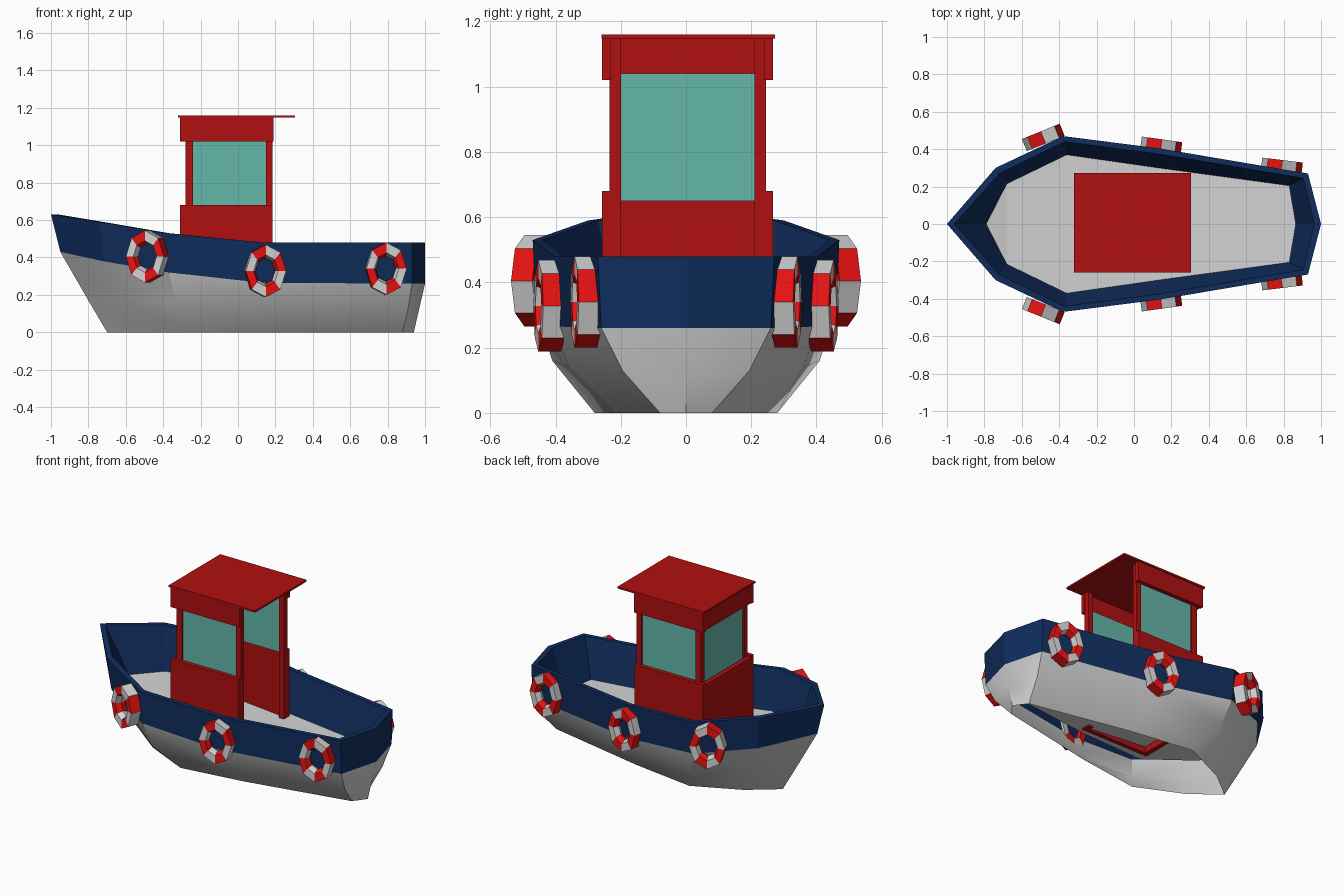
import bpy, bmesh, math
from mathutils import Matrix, Vector

old = bpy.data.objects.get("Cube")
if old:
    bpy.data.objects.remove(old, do_unlink=True)


def material(name, rgb):
    mat = bpy.data.materials.new(name)
    mat.use_nodes = True
    mat.diffuse_color = (*rgb, 1)
    mat.node_tree.nodes["Principled BSDF"].inputs["Base Color"].default_value = (*rgb, 1)
    return mat


NAVY = material("navy_blue", (.005, .026, .11))
WHITE = material("off_white", (.66, .66, .66))
RED = material("cabin_red", (.44, .005, .005))
GLASS = material("teal_glass", (.13, .48, .41))
BRIGHT = material("bright_red", (.8, .006, .006))


def finish(name, bm, *mats, smooth=False):
    mesh = bpy.data.meshes.new(name)
    bm.to_mesh(mesh)
    bm.free()
    obj = bpy.data.objects.new(name, mesh)
    bpy.context.collection.objects.link(obj)
    for mat in mats:
        mesh.materials.append(mat)
    if smooth:
        bpy.ops.object.select_all(action="DESELECT")
        obj.select_set(True)
        bpy.context.view_layer.objects.active = obj
        bpy.ops.object.shade_smooth_by_angle(angle=math.radians(35))
    return obj


def full_ring(half):
    """Close a half outline (bow to stern) by mirroring it across y."""
    return half + [(x, -y, z) for x, y, z in half[-2:0:-1]]


def loft(name, halves, mat, smooth):
    bm = bmesh.new()
    rows = [[bm.verts.new(p) for p in full_ring(h)] for h in halves]
    for a, b in zip(rows, rows[1:]):
        for i in range(len(a)):
            j = (i + 1) % len(a)
            bm.faces.new((a[i], b[i], b[j], a[j]))
    finish(name, bm, mat, smooth=smooth)


# Half outlines of the hull, bow to stern
bottom = [(-.70, 0, 0), (-.52, .14, 0), (-.22, .28, 0),
          (.20, .22, 0), (.88, .08, 0), (.94, 0, 0)]
chine = [(-.80, 0, .17), (-.62, .20, .17), (-.33, .41, .16),
         (.15, .36, .14), (.91, .195, .13), (.97, 0, .13)]
waterline = [(-.95, 0, .43), (-.72, .28, .38), (-.37, .46, .32),
             (.13, .405, .265), (.93, .26, .26), (1, 0, .26)]
rim = [(-1, 0, .63), (-.74, .30, .59), (-.38, .47, .53),
       (.13, .405, .48), (.93, .27, .48), (1, 0, .48)]
rim_inner = [(-.96, 0, .63), (-.72, .27, .59), (-.37, .44, .53),
             (.13, .375, .48), (.905, .245, .48), (.965, 0, .48)]
deck_edge = [(-.79, 0, .35), (-.68, .215, .32), (-.36, .37, .28),
             (.13, .30, .24), (.83, .205, .23), (.865, 0, .23)]

# Lower hull, open underneath, and the bulwark
loft("lower_hull", [bottom, chine, waterline], WHITE, True)
loft("bulwark", [waterline, rim, rim_inner, deck_edge], NAVY, False)

# Deck: strips across the boat
bm = bmesh.new()
ring = [bm.verts.new(p) for p in full_ring(deck_edge)]
count = len(ring)
for i in range(len(deck_edge) - 1):
    corners = [ring[i], ring[-i], ring[count - i - 1], ring[i + 1]]
    bm.faces.new(list(dict.fromkeys(corners)))
finish("deck", bm, WHITE)


def box(name, xs, ys, zs, mat):
    bm = bmesh.new()
    bmesh.ops.create_cube(bm, size=1)
    for v in bm.verts:
        v.co = Vector([lo + (hi - lo) * (c + .5) for c, (lo, hi) in zip(v.co, (xs, ys, zs))])
    return finish(name, bm, mat)


# Cabin sides: lower panel, posts, window and top panel
MID = .005
for side, s in (("left_side", 1), ("right_side", -1)):
    def span(a, b):
        return sorted((MID + s * a, MID + s * b))
    box(side + "_lower_panel", (-.31, .185), span(.235, .262), (.23, .68), RED)
    box(side + "_top_panel", (-.31, .19), span(.235, .262), (1.02, 1.15), RED)
    box(side + "_front_post", (-.28, -.24), span(.205, .24), (.66, 1.04), RED)
    box(side + "_rear_post", (.15, .185), span(.205, .24), (.23, 1.15), RED)
    box(side + "_window", (-.25, .16), span(.222, .23), (.66, 1.04), GLASS)

# Cabin wall facing the bow, open towards the stern
across = (MID - .262, MID + .262)
box("bow_lower_panel", (-.31, -.28), across, (.23, .67), RED)
box("bow_top_panel", (-.31, -.28), across, (1.025, 1.15), RED)
box("bow_window", (-.268, -.26), (MID - .21, MID + .21), (.65, 1.04), GLASS)
box("roof", (-.32, .305), (MID - .264, MID + .268), (1.148, 1.16), RED)


def life_ring(name, centre, turn):
    """Eight-sided ring with alternating colours, slightly taller than wide."""
    bm = bmesh.new()
    section = [(.14, .035), (.14, -.035), (.085, -.035), (.068, 0), (.085, .035)]
    rows = []
    for k in range(8):
        ang = math.pi / 2 - k * math.pi / 4
        rows.append([bm.verts.new((.78 * r * math.cos(ang), t, r * math.sin(ang)))
                     for r, t in section])
    for k in range(8):
        a, b = rows[k], rows[(k + 1) % 8]
        for i in range(5):
            j = (i + 1) % 5
            bm.faces.new((a[i], a[j], b[j], b[i])).material_index = k % 2
    bmesh.ops.recalc_face_normals(bm, faces=bm.faces)
    bm.transform(Matrix.Translation(centre) @ Matrix.Rotation(turn, 4, "Z"))
    finish(name, bm, WHITE, BRIGHT)


# Three life rings on each side
for label, x, y, z, degrees in (("bow", -.485, .463, .405, 22),
                                ("middle", .145, .418, .328, -8),
                                ("stern", .79, .307, .34, -7)):
    for side, s in (("left", 1), ("right", -1)):
        life_ring(f"{label}_life_ring_{side}", (x, s * y, z), s * math.radians(degrees))
